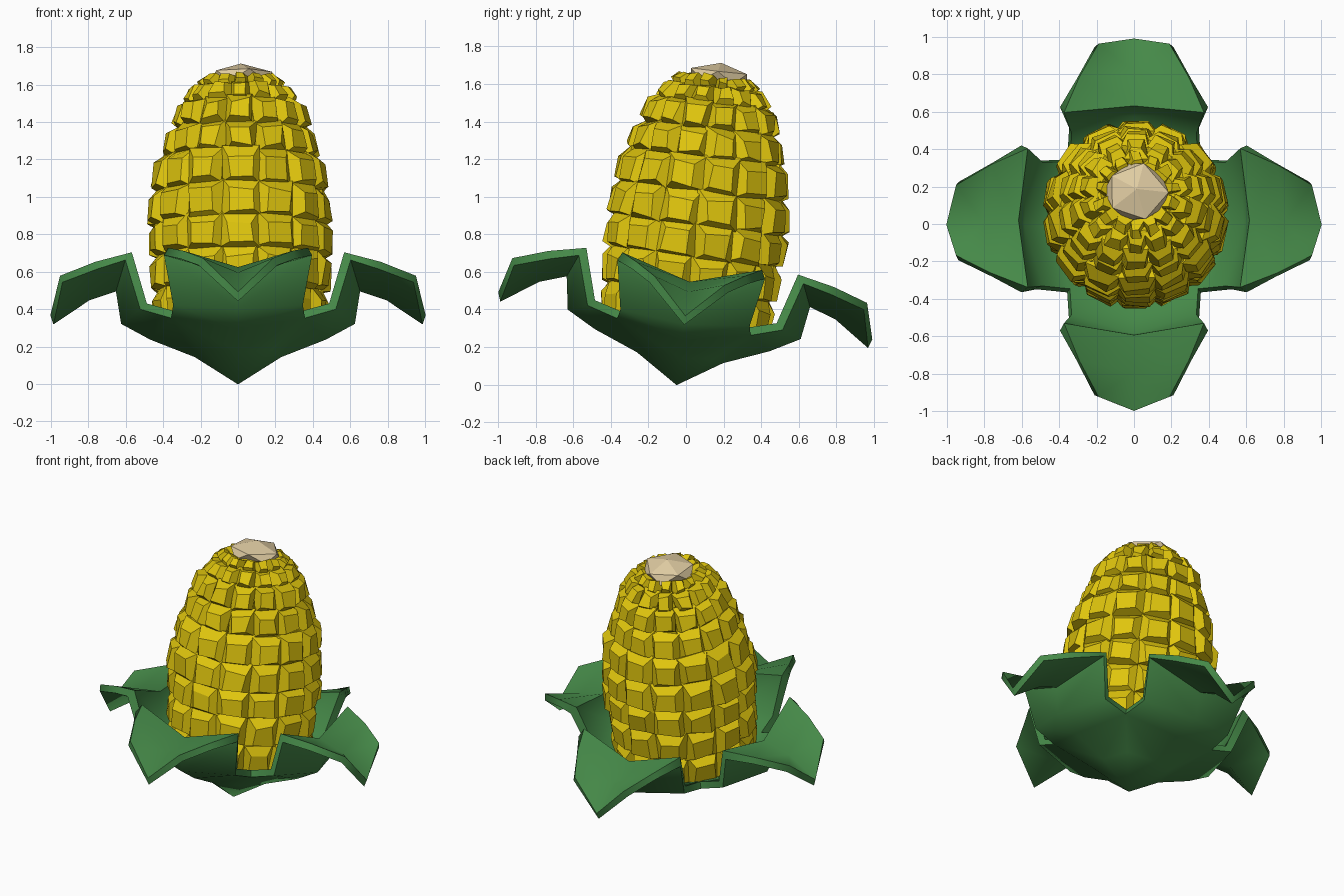
import bpy, bmesh, math, random
from mathutils import Vector, Matrix

random.seed(4)
old = bpy.data.objects.get("Cube")
if old:
    bpy.data.objects.remove(old, do_unlink=True)

# The whole plant leans slightly backwards
LEAN = Matrix.Translation((0, -0.05, 0)) @ Matrix.Rotation(math.radians(-7.2), 4, 'X')


def material(name, rgb):
    m = bpy.data.materials.new(name)
    m.use_nodes = True
    color = (*rgb, 1)
    m.diffuse_color = color
    m.node_tree.nodes["Principled BSDF"].inputs["Base Color"].default_value = color
    return m


def finish(bm, name, mat, shift=0.0):
    bmesh.ops.recalc_face_normals(bm, faces=bm.faces)
    mesh = bpy.data.meshes.new(name)
    bm.to_mesh(mesh)
    bm.free()
    mesh.materials.append(mat)
    obj = bpy.data.objects.new(name, mesh)
    obj.matrix_world = LEAN @ Matrix.Translation((shift, 0, 0))
    bpy.context.collection.objects.link(obj)
    return obj


yellow = material("kernel_yellow", (0.74, 0.56, 0.004))
green = material("husk_green", (0.06, 0.25, 0.065))
cream = material("tip_cream", (0.74, 0.60, 0.36))

# Kernel rows: height, half height, outer radius, upward slope in degrees
ROWS = [
    (0.39, 0.125, 0.45, -8), (0.595, 0.105, 0.475, -3), (0.78, 0.098, 0.485, 0),
    (0.955, 0.1, 0.485, 4), (1.14, 0.1, 0.455, 9), (1.31, 0.088, 0.40, 13),
    (1.46, 0.08, 0.35, 18), (1.575, 0.065, 0.275, 34), (1.645, 0.05, 0.2, 52),
]
COLUMNS = 14


def jitter(amount):
    return random.uniform(-amount, amount)


def add_kernel(bm, frame, half_w, half_h):
    """Chunky block: narrow root, wide shoulders, flat crown set low."""
    rings = []
    for depth, sx, sz, drop in ((-0.14, 0.8, 0.9, 0), (-0.055, 1.06, 0.98, 0),
                                (0.0, 0.66, 0.58, -0.2)):
        ring = []
        for cx, cz in ((-1, -1), (1, -1), (1, 1), (-1, 1)):
            p = Vector((cx * half_w * sx + jitter(0.012), cz * half_h * sz + drop * half_h
                        + jitter(0.012), depth + jitter(0.010)))
            ring.append(bm.verts.new(frame @ p))
        rings.append(ring)
    for a, b in zip(rings, rings[1:]):
        for i in range(4):
            j = (i + 1) % 4
            bm.faces.new((a[i], a[j], b[j], b[i]))
    bm.faces.new(rings[0][::-1])
    bm.faces.new(rings[-1])


# Kernels, stacked in aligned columns
bm = bmesh.new()
for height, half_h, radius, slope in ROWS:
    for c in range(COLUMNS):
        ang = math.tau * c / COLUMNS - math.pi / 2
        tilt = math.radians(slope)
        side = Vector((-math.sin(ang), math.cos(ang), 0))
        radial = Vector((math.cos(ang), math.sin(ang), 0))
        out = radial * math.cos(tilt) + Vector((0, 0, math.sin(tilt)))
        up = out.cross(side)
        frame = Matrix((side, up, out)).transposed().to_4x4()
        frame.translation = radial * (radius + jitter(0.008)) + Vector((0, 0, height))
        add_kernel(bm, frame, math.pi * (radius - 0.04) / COLUMNS, half_h)
finish(bm, "kernels", yellow, 0.012)

# Cob core behind the kernels
bm = bmesh.new()
profile = [(0.02, 0.22), (0.34, 0.27)] + [(r - 0.085, h) for h, _, r, _ in ROWS] + [(0.02, 1.67)]
verts = [bm.verts.new((r, 0, h)) for r, h in profile]
edges = [bm.edges.new(pair) for pair in zip(verts, verts[1:])]
bmesh.ops.spin(bm, geom=verts + edges, axis=(0, 0, 1), cent=(0, 0, 0),
               angle=math.tau, steps=COLUMNS, use_merge=True)
finish(bm, "cob_core", yellow, 0.012)

# Pale faceted tip
bm = bmesh.new()
bmesh.ops.create_icosphere(bm, subdivisions=1, radius=1)
for v in bm.verts:
    v.co = Vector((v.co.x * 0.18 + jitter(0.012), v.co.y * 0.175 + 0.01 + jitter(0.012),
                   v.co.z * 0.07 + 1.655 + jitter(0.006)))
finish(bm, "cob_tip", cream, 0.012)

# Husk: four leaves joined into a cup, each curling up, over and down
MIDLINE = [(0, 0.025), (0.22, 0.165), (0.46, 0.26), (0.605, 0.34), (0.635, 0.525),
           (0.80, 0.475), (0.995, 0.345)]
EDGE = [(0, 0, 0.025), (0.17, 0.17, 0.18), (0.35, 0.35, 0.33), (0.505, 0.34, 0.375),
        (0.585, 0.385, 0.64), (0.76, 0.30, 0.60), (0.945, 0.20, 0.54)]
bm = bmesh.new()
for leaf in range(4):
    turn = Matrix.Rotation(leaf * math.pi / 2, 4, 'Z')
    for flip in (-1, 1):
        mid = [bm.verts.new(turn @ Vector((r, 0, z))) for r, z in MIDLINE]
        rim = [bm.verts.new(turn @ Vector((r, w * flip, z))) for r, w, z in EDGE]
        for i in range(len(mid) - 1):
            bm.faces.new((mid[i], mid[i + 1], rim[i + 1], rim[i]))
bmesh.ops.remove_doubles(bm, verts=bm.verts, dist=0.001)
husk = finish(bm, "husk_leaves", green)
solid = husk.modifiers.new("thickness", 'SOLIDIFY')
solid.thickness = 0.045
solid.offset = 0
solid.use_even_offset = True

bpy.ops.object.select_all(action='DESELECT')
husk.select_set(True)
bpy.context.view_layer.objects.active = husk
bpy.ops.object.modifier_apply(modifier=solid.name)
bpy.ops.object.shade_smooth_by_angle(angle=math.radians(65))
